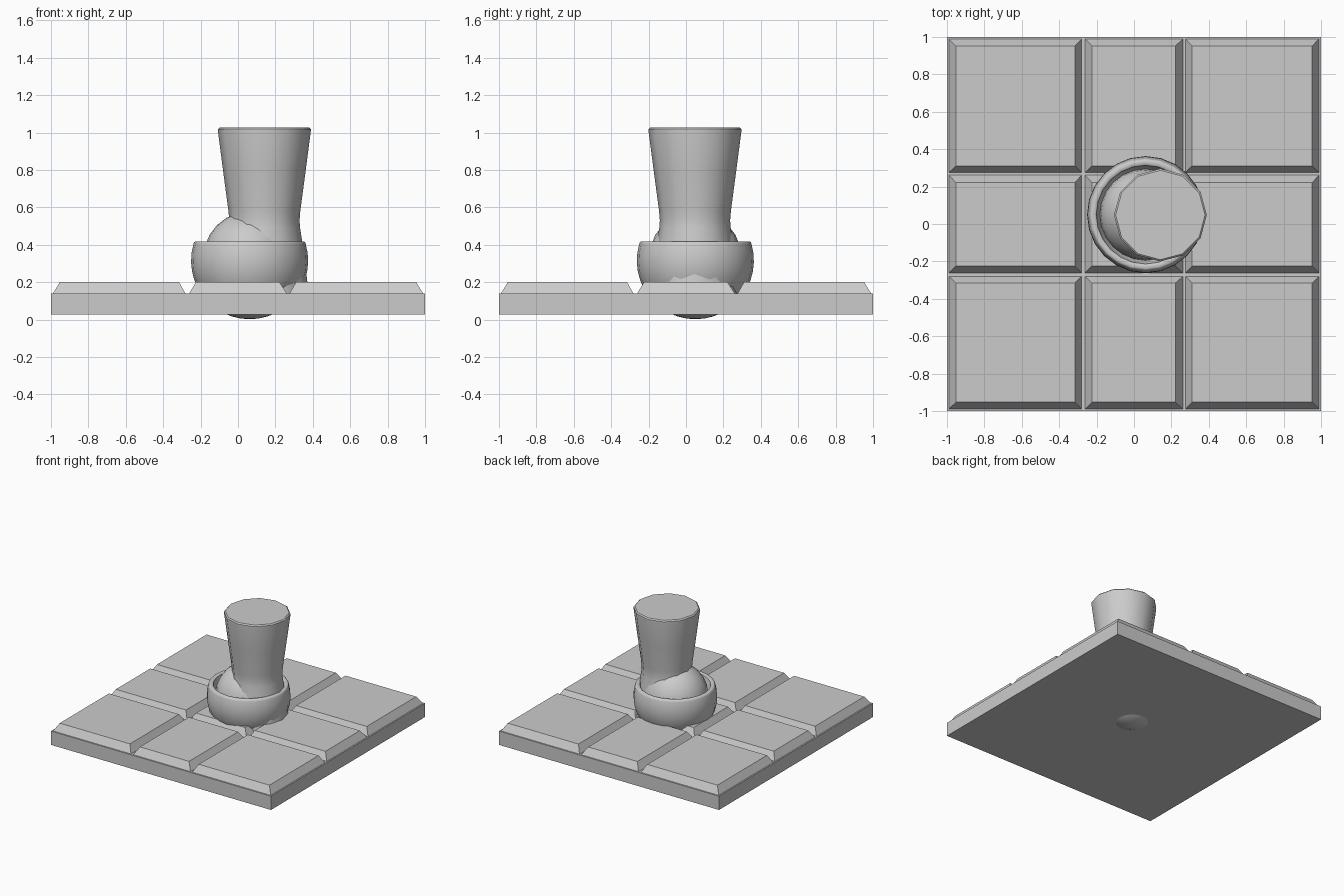
import bpy, bmesh
from math import sin, cos, pi, radians, asin

if "Cube" in bpy.data.objects:
    bpy.data.objects.remove(bpy.data.objects["Cube"])


def make(name, bm):
    bmesh.ops.recalc_face_normals(bm, faces=bm.faces[:])
    me = bpy.data.meshes.new(name)
    bm.to_mesh(me)
    bm.free()
    ob = bpy.data.objects.new(name, me)
    bpy.context.collection.objects.link(ob)
    return ob


def block(bm, low, high):
    """Closed block between two rectangles (x0, x1, y0, y1, z)."""
    rings = []
    for x0, x1, y0, y1, z in (low, high):
        rings.append([bm.verts.new(p) for p in
                      ((x0, y0, z), (x1, y0, z), (x1, y1, z), (x0, y1, z))])
    a, b = rings
    bm.faces.new(a)
    bm.faces.new(b)
    for i in range(4):
        j = (i + 1) % 4
        bm.faces.new((a[i], a[j], b[j], b[i]))


def lathe(name, profile, steps, centre):
    """Spin an (r, z) profile about a vertical axis and shade it smooth."""
    bm = bmesh.new()
    verts = [bm.verts.new((r, 0, z)) for r, z in profile]
    edges = [bm.edges.new(pair) for pair in zip(verts, verts[1:])]
    bmesh.ops.spin(bm, geom=verts + edges, cent=(0, 0, 0), axis=(0, 0, 1),
                   angle=2 * pi, steps=steps)
    bmesh.ops.remove_doubles(bm, verts=bm.verts[:], dist=1e-4)
    ob = make(name, bm)
    ob.location = (*centre, 0)
    bpy.ops.object.select_all(action='DESELECT')
    ob.select_set(True)
    bpy.context.view_layer.objects.active = ob
    bpy.ops.object.shade_smooth_by_angle(angle=radians(40))
    return ob


# Flat slab under the tiles
bm = bmesh.new()
block(bm, (-1, 1, -1, 1, 0.027), (-1, 1, -1, 1, 0.14))
make("base_slab", bm)

# Nine bevelled tiles: (bottom start, bottom end, top start, top end)
spans = [(-0.99, -0.28, -0.953, -0.315),
         (-0.262, 0.262, -0.225, 0.222),
         (0.275, 0.99, 0.31, 0.953)]
bm = bmesh.new()
for a, b, c, d in spans:
    for e, f, g, h in spans:
        block(bm, (a, b, e, f, 0.138), (c, d, g, h, 0.2))
make("floor_tiles", bm)

# Round bowl with a thick rolled rim
R = 0.313
top = asin((0.40 - R) / R)
bowl = [(R * cos(t), R + 0.002 + R * sin(t))
        for t in [-pi / 2 + (top + pi / 2) * i / 12 for i in range(13)]]
bowl[0] = (0, bowl[0][1])
bowl += [(0.297, 0.413), (0.29, 0.418), (0.272, 0.418),
         (0.264, 0.412), (0.255, 0.37), (0.22, 0.30), (0, 0.28)]
lathe("bowl", bowl, 24, (0.062, 0.05))

# Ball resting in the bowl
ball = [(0.247 * sin(pi * i / 12), 0.33 - 0.247 * cos(pi * i / 12))
        for i in range(13)]
lathe("ball", ball, 24, (0.062, 0.05))

# Waisted post, off centre and passing through bowl and ball
post = [(0, 0.03), (0.252, 0.03), (0.23, 0.2), (0.205, 0.40), (0.191, 0.49),
        (0.188, 0.53), (0.192, 0.58), (0.22, 0.79), (0.248, 1.005),
        (0.248, 1.018), (0.239, 1.027), (0, 1.027)]
lathe("waisted_post", post, 12, (0.141, 0.048))
